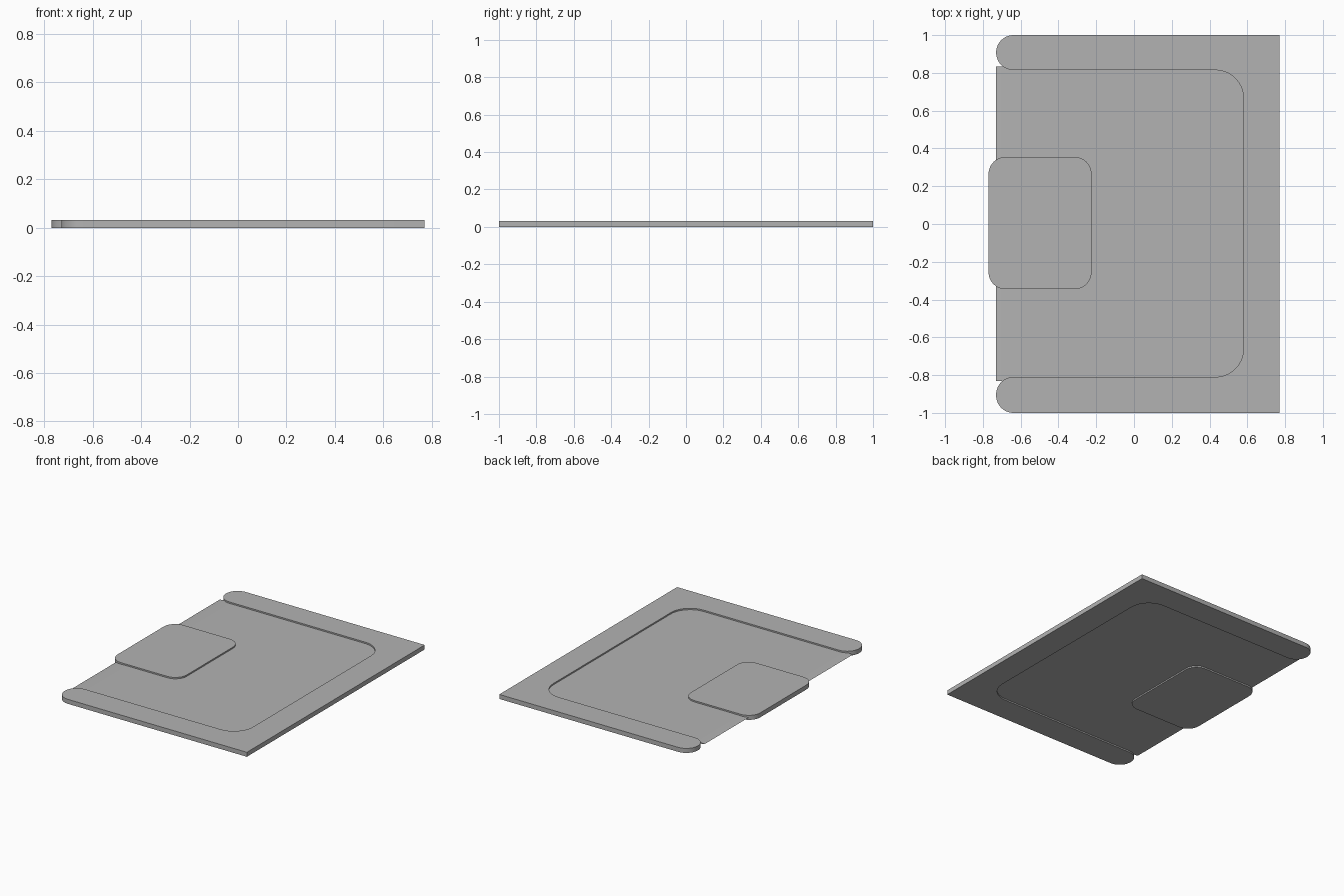
import bpy, bmesh, math
from mathutils import Vector

old = bpy.data.objects.get("Cube")
if old:
    bpy.data.objects.remove(old, do_unlink=True)

THICK = 0.032

grey = bpy.data.materials.new("plain grey")
grey.use_nodes = True
colour = (0.45, 0.45, 0.45, 1)
grey.diffuse_color = colour
grey.node_tree.nodes["Principled BSDF"].inputs["Base Color"].default_value = colour


def rounded(corners, steps=10):
    """Outline with each (x, y, radius) right-angle corner rounded."""
    out = []
    for i, (x, y, r) in enumerate(corners):
        p = Vector((x, y))
        if r == 0:
            out.append(p)
            continue
        a = (Vector(corners[i - 1][:2]) - p).normalized() * r
        b = (Vector(corners[(i + 1) % len(corners)][:2]) - p).normalized() * r
        for k in range(steps + 1):
            t = math.pi / 2 * k / steps
            out.append(p + a * (1 - math.sin(t)) + b * (1 - math.cos(t)))
    return out


def extrude(name, points, direction):
    """Solid made by sweeping a flat outline of 3D points."""
    bm = bmesh.new()
    face = bm.faces.new([bm.verts.new(p) for p in points])
    moved = bmesh.ops.extrude_face_region(bm, geom=[face])["geom"]
    verts = [g for g in moved if isinstance(g, bmesh.types.BMVert)]
    bmesh.ops.translate(bm, verts=verts, vec=direction)
    bmesh.ops.recalc_face_normals(bm, faces=bm.faces)
    mesh = bpy.data.meshes.new(name)
    bm.to_mesh(mesh)
    bm.free()
    obj = bpy.data.objects.new(name, mesh)
    bpy.context.collection.objects.link(obj)
    mesh.materials.append(grey)
    bpy.ops.object.select_all(action="DESELECT")
    obj.select_set(True)
    bpy.context.view_layer.objects.active = obj
    bpy.ops.object.shade_smooth_by_angle(angle=math.radians(35))
    return obj


def plate(name, corners):
    return extrude(name, [(p.x, p.y, 0) for p in rounded(corners)], (0, 0, THICK))


# C-shaped frame: square spine side, two arms with rounded tips
plate("frame", [
    (0.77, -1, 0), (0.77, 1, 0),
    (-0.73, 1, 0.092), (-0.73, 0.815, 0.092),
    (0.58, 0.815, 0.15), (0.58, -0.81, 0.15),
    (-0.73, -0.81, 0.092), (-0.73, -1, 0.092)])

# Thin inner panel, its open edge rounded down to a blade
mid, half, edge, run = THICK / 2, 0.006, -0.73, 0.13
curve = [(edge + run * (1 - math.cos(t)), half * math.sin(t))
         for t in [math.pi / 2 * k / 8 for k in range(9)]]
profile = [(x, mid + h) for x, h in curve]
profile += [(0.6, mid + half), (0.6, mid - half)]
profile += [(x, mid - h) for x, h in reversed(curve[1:])]
extrude("inner_panel", [(x, -0.83, z) for x, z in profile], (0, 1.665, 0))

# Raised rounded tab, standing proud of the open edge
plate("tab", [
    (-0.77, -0.345, 0.09), (-0.225, -0.345, 0.09),
    (-0.225, 0.355, 0.09), (-0.77, 0.355, 0.09)])
